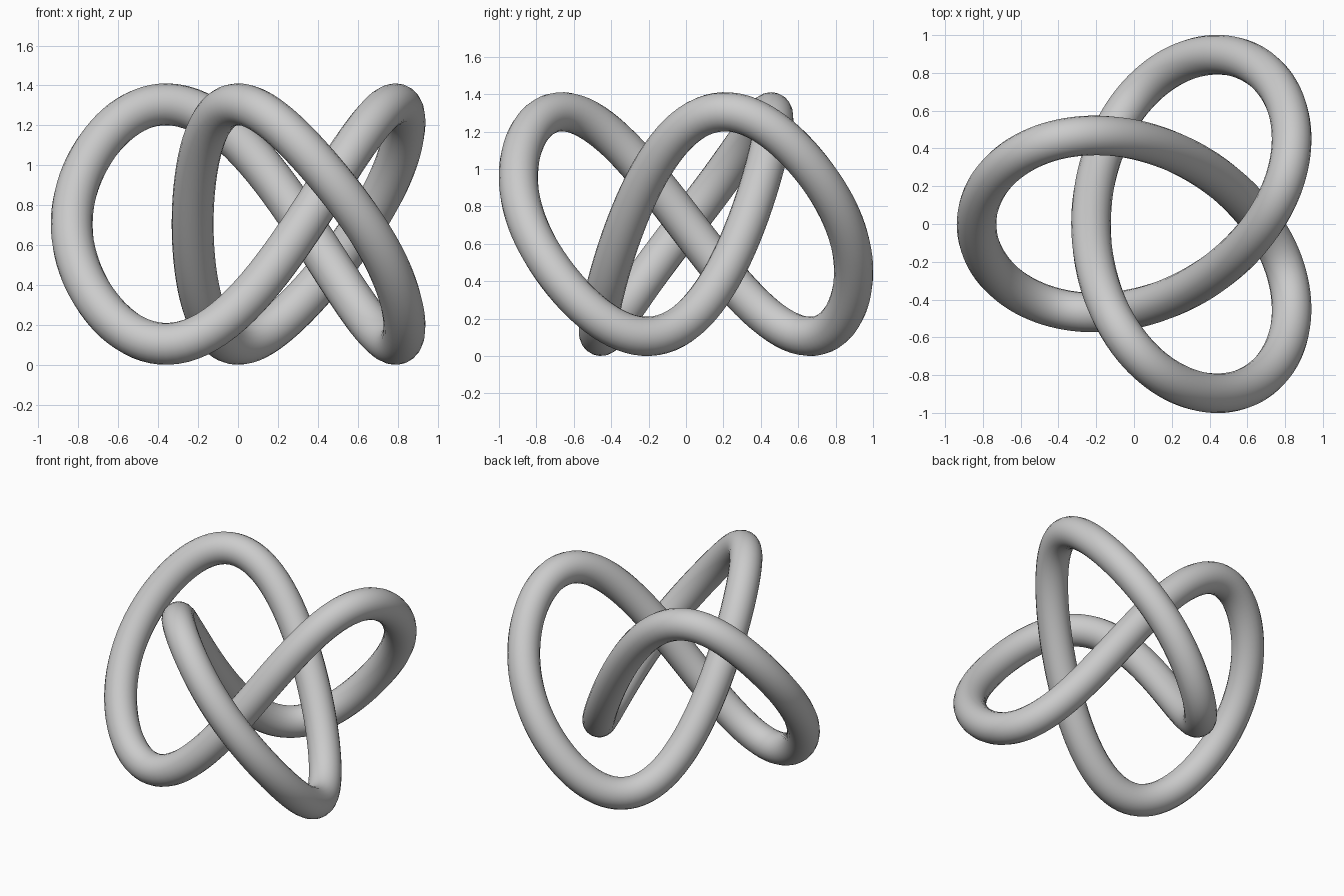
import bpy
from math import sin, cos, pi

cube = bpy.data.objects.get("Cube")
if cube:
    bpy.data.objects.remove(cube, do_unlink=True)

# Proportions of the knot
OUTER, INNER = 0.674, 0.303      # sizes of the two circular motions
HEIGHT, MIDDLE = 0.586, 0.705    # vertical swing and its centre
TUBE = 0.105
SHIFT = 0.1435                   # centres the three lobes in x
STEPS = 240


def knot_point(t):
    x = SHIFT - OUTER * cos(2 * t) - INNER * cos(t)
    y = OUTER * sin(2 * t) - INNER * sin(t)
    z = MIDDLE + HEIGHT * (sin(3 * t) - 0.114 * sin(6 * t))
    return x, y, z


# Closed centre line swept with a round section
curve = bpy.data.curves.new("knot_tube", "CURVE")
curve.dimensions = "3D"
curve.twist_mode = "MINIMUM"
curve.bevel_depth = TUBE
curve.bevel_resolution = 8
spline = curve.splines.new("POLY")
spline.points.add(STEPS - 1)
for i, point in enumerate(spline.points):
    point.co = (*knot_point(2 * pi * i / STEPS), 1)
spline.use_cyclic_u = True

knot = bpy.data.objects.new("knot_tube", curve)
bpy.context.collection.objects.link(knot)

# Turn the sweep into a smooth mesh
bpy.ops.object.select_all(action="DESELECT")
knot.select_set(True)
bpy.context.view_layer.objects.active = knot
bpy.ops.object.convert(target="MESH")
knot = bpy.context.view_layer.objects.active
bpy.ops.object.shade_smooth()

# Single light grey finish
grey = bpy.data.materials.new("light_grey")
grey.use_nodes = True
colour = (0.6, 0.6, 0.6, 1)
grey.diffuse_color = colour
grey.node_tree.nodes["Principled BSDF"].inputs["Base Color"].default_value = colour
knot.data.materials.clear()
knot.data.materials.append(grey)
